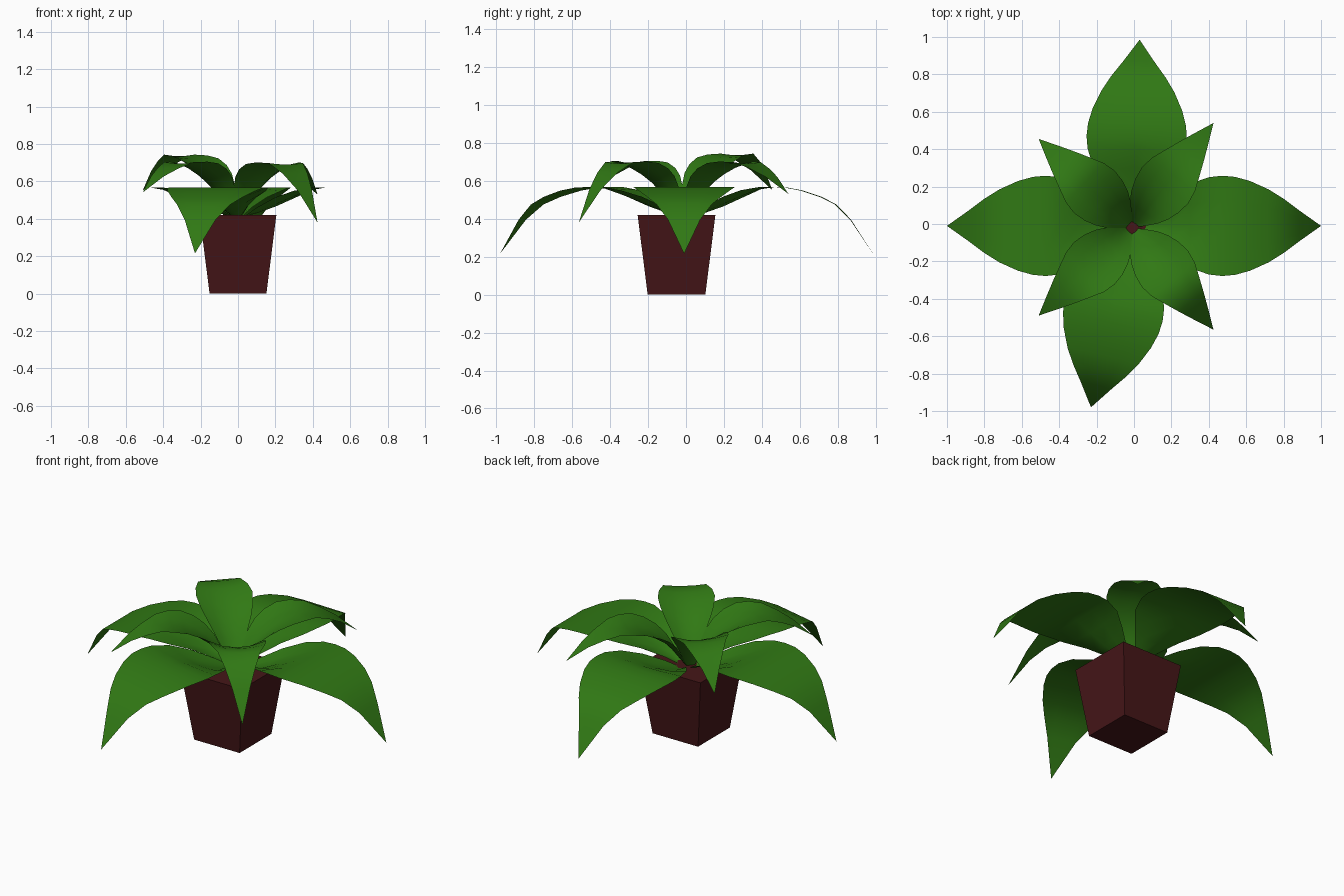
import bpy, bmesh
from math import cos, sin, atan2, hypot

if "Cube" in bpy.data.objects:
    bpy.data.objects.remove(bpy.data.objects["Cube"])


def material(name, color):
    m = bpy.data.materials.new(name)
    m.diffuse_color = (*color, 1)
    m.use_nodes = True
    m.node_tree.nodes["Principled BSDF"].inputs["Base Color"].default_value = m.diffuse_color
    return m


GREEN = material("leaf_green", (0.03, 0.19, 0.007))
BROWN = material("pot_brown", (0.06, 0.008, 0.009))


def add_object(name, bm, mat, smooth):
    me = bpy.data.meshes.new(name)
    bm.to_mesh(me)
    bm.free()
    me.materials.append(mat)
    for p in me.polygons:
        p.use_smooth = smooth
    ob = bpy.data.objects.new(name, me)
    bpy.context.collection.objects.link(ob)
    return ob


def leaf(name, origin, tip, profile, tip_z, crest=0.0):
    """profile rows: distance along leaf, half width, midrib height, edge lift"""
    dx, dy = tip[0] - origin[0], tip[1] - origin[1]
    a, length = atan2(dy, dx), hypot(dx, dy)
    end = profile[-1][0]
    top = max(p[2] for p in profile)
    peak = max(p[0] for p in profile if p[2] == top)
    bm = bmesh.new()
    rows = []
    for r, w, z, lift in profile:
        # raise the crest and bend the outer part down to the given tip height
        if r <= peak:
            z += crest * r / peak
        else:
            k = (z - profile[-1][2]) / (top - profile[-1][2])
            z = tip_z + (top + crest - tip_z) * k
        r = r * length / end
        row = []
        for f in ((0,) if w == 0 else (-1, -0.5, 0, 0.5, 1)):
            s = f * w
            row.append(bm.verts.new((origin[0] + r * cos(a) - s * sin(a),
                                     origin[1] + r * sin(a) + s * cos(a),
                                     z + lift * f * f)))
        rows.append(row)
    for p, q in zip(rows, rows[1:]):
        for i in range(4):
            if len(q) == 1:
                bm.faces.new((p[i], q[0], p[i + 1]))
            else:
                bm.faces.new((p[i], q[i], q[i + 1], p[i + 1]))
    bmesh.ops.recalc_face_normals(bm, faces=bm.faces)
    if sum(f.normal.z for f in bm.faces) < 0:
        bmesh.ops.reverse_faces(bm, faces=bm.faces)
    return add_object(name, bm, GREEN, True)


# Square tapered pot
bm = bmesh.new()
bmesh.ops.create_cube(bm, size=1)
for v in bm.verts:
    h = 0.205 if v.co.z > 0 else 0.152
    v.co = (h if v.co.x > 0 else -h, -0.05 + (h if v.co.y > 0 else -h),
            0.42 if v.co.z > 0 else 0)
add_object("pot", bm, BROWN, False)

# Large lower leaves
LOW = [(0.03, 0.02, 0.41, 0.0), (0.1, 0.07, 0.43, 0.03), (0.2, 0.15, 0.465, 0.05),
       (0.3, 0.225, 0.51, 0.04), (0.4, 0.26, 0.555, 0.012), (0.47, 0.268, 0.567, 0.0),
       (0.54, 0.262, 0.563, 0.0), (0.62, 0.24, 0.548, 0.0), (0.72, 0.195, 0.515, 0.0),
       (0.8, 0.145, 0.475, 0.0), (0.88, 0.085, 0.395, 0.0), (1.0, 0.0, 0.215, 0.0)]
for name, tip in (("right", (1, -0.01)), ("left", (-1, -0.01)),
                  ("back", (0.03, 0.985)), ("front", (-0.23, -0.98))):
    origin = (0, -0.01) if name in ("right", "left") else (0, 0)
    leaf("lower_leaf_" + name, origin, tip, LOW, 0.215)

# Smaller upper leaves
HIGH = [(0.02, 0.02, 0.41, 0.0), (0.05, 0.05, 0.45, 0.03), (0.1, 0.095, 0.52, 0.05),
        (0.15, 0.125, 0.575, 0.05), (0.21, 0.147, 0.62, 0.045), (0.28, 0.157, 0.658, 0.035),
        (0.35, 0.146, 0.683, 0.018), (0.42, 0.118, 0.69, 0.008), (0.5, 0.085, 0.665, 0.0),
        (0.58, 0.05, 0.62, 0.0), (0.69, 0.0, 0.53, 0.0)]
for name, tip, tip_z, crest in (("back_right", (0.425, 0.54), 0.53, 0.0),
                                ("back_left", (-0.51, 0.455), 0.55, 0.045),
                                ("front_left", (-0.51, -0.49), 0.54, 0.005),
                                ("front_right", (0.425, -0.565), 0.38, 0.0)):
    leaf("upper_leaf_" + name, (-0.01, -0.02), tip, HIGH, tip_z, crest)
